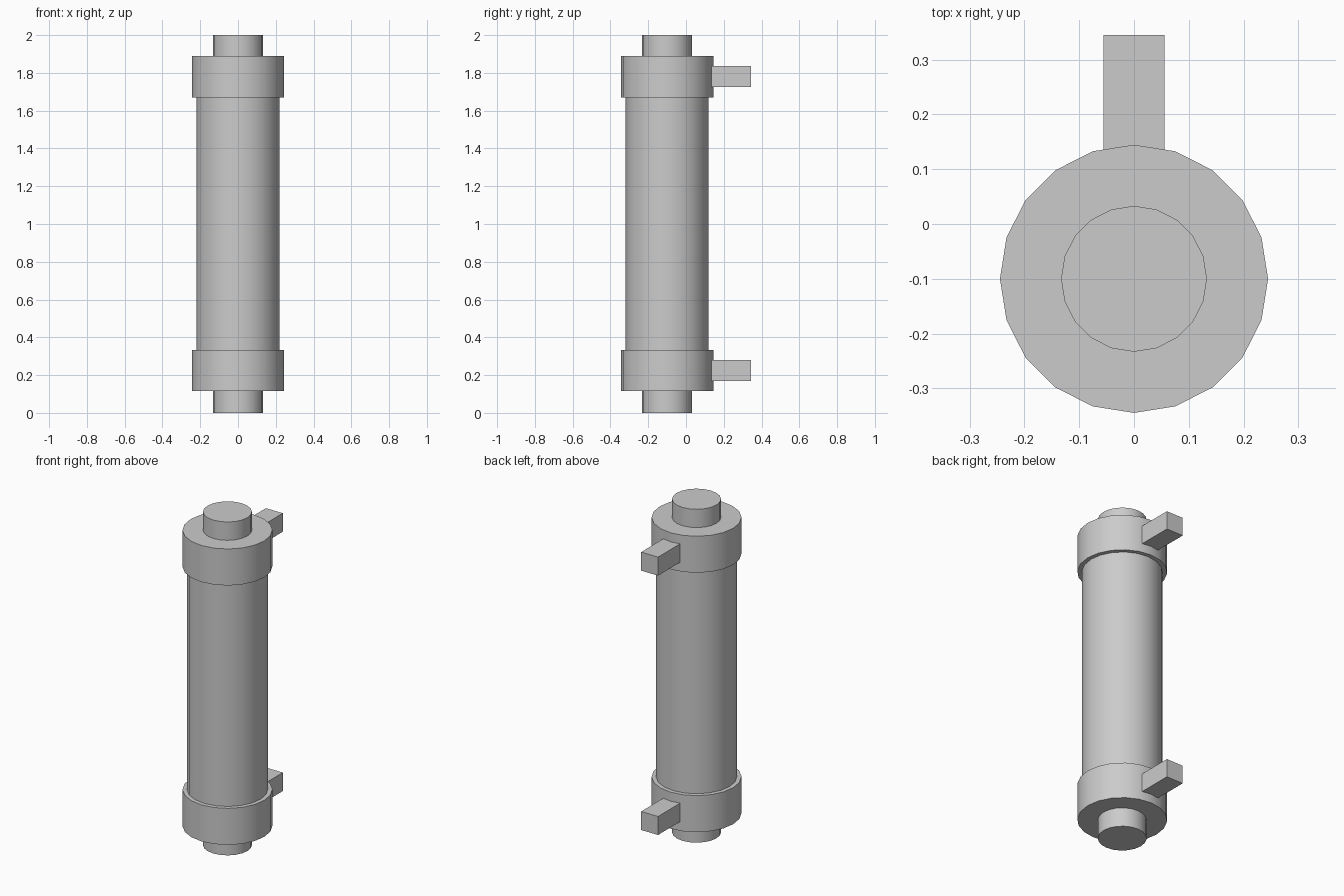
import bpy
import math

if "Cube" in bpy.data.objects:
    bpy.data.objects.remove(bpy.data.objects["Cube"])

AXIS_Y = -0.1  # the tube axis sits forward of the centre


def cylinder(name, radius, z0, z1, sides=20):
    bpy.ops.mesh.primitive_cylinder_add(
        vertices=sides, radius=radius, depth=z1 - z0,
        location=(0, AXIS_Y, (z0 + z1) / 2))
    ob = bpy.context.object
    ob.name = name
    bpy.ops.object.shade_smooth_by_angle(angle=math.radians(30))
    return ob


def box(name, x, y, z):
    bpy.ops.mesh.primitive_cube_add(
        size=1, location=(sum(x) / 2, sum(y) / 2, sum(z) / 2))
    ob = bpy.context.object
    ob.name = name
    ob.scale = (x[1] - x[0], y[1] - y[0], z[1] - z[0])
    bpy.ops.object.transform_apply(location=False, rotation=False, scale=True)
    return ob


# Core rod with its ends showing, and the main tube
cylinder("core_rod", 0.133, 0.0, 2.0)
cylinder("main_tube", 0.22, 0.225, 1.78)

# Collar and wall bracket at each end
for label, z in (("lower", 0.2245), ("upper", 1.7805)):
    cylinder(label + "_collar", 0.2445, z - 0.1095, z + 0.1095)
    box(label + "_wall_bracket", (-0.056, 0.056), (0.08, 0.345),
        (z - 0.0555, z + 0.0555))
